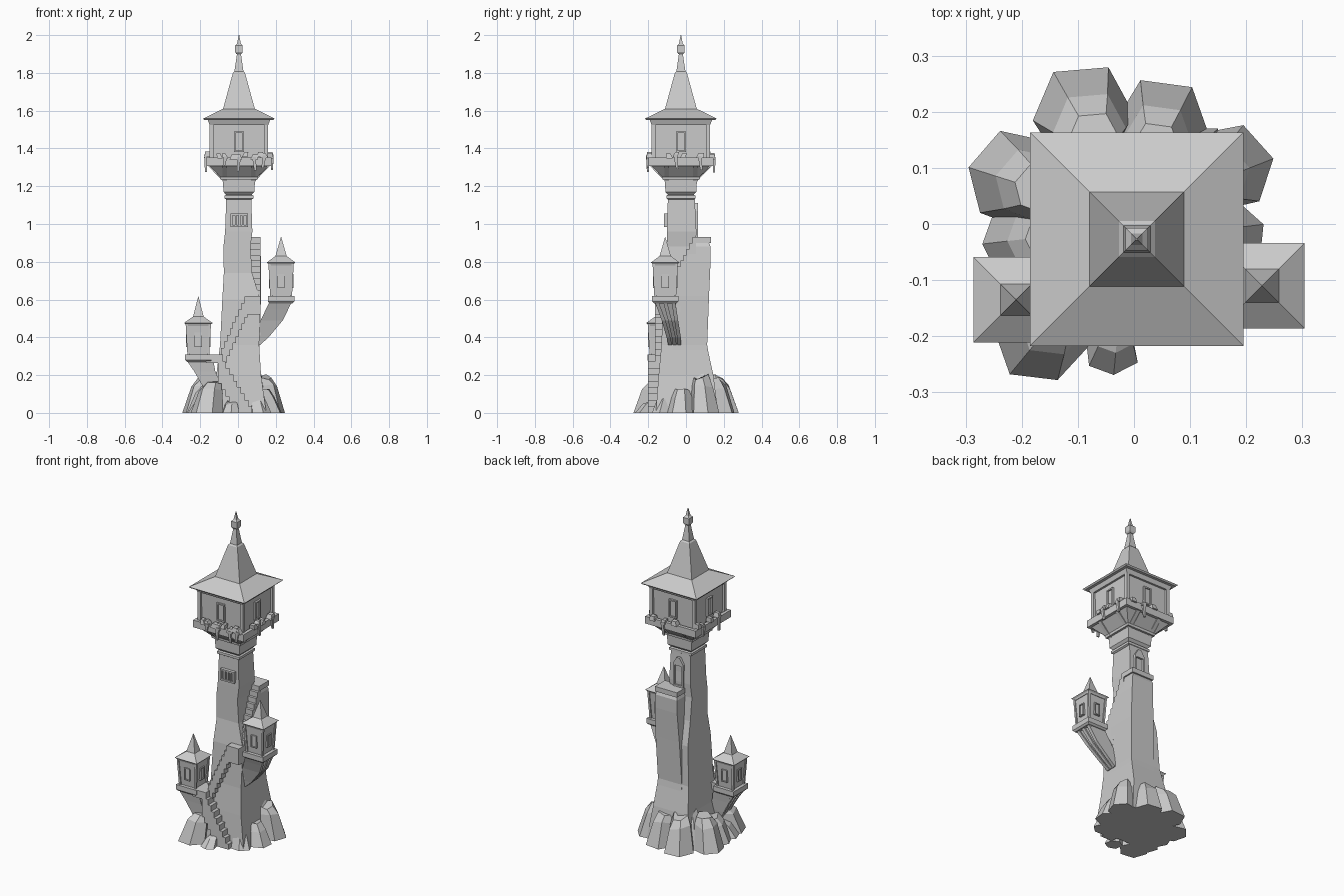
import bpy, bmesh, math, random

if "Cube" in bpy.data.objects:
    bpy.data.objects.remove(bpy.data.objects["Cube"])

random.seed(4)
CX, CY = 0.005, -0.027   # axis of the main tower


def make(name, stacks):
    """One flat-shaded object from stacks of rings (each stack is a closed loft)."""
    bm = bmesh.new()
    for rings in stacks:
        vs = [[bm.verts.new(p) for p in r] for r in rings]
        n = len(vs[0])
        bm.faces.new(vs[0][::-1])
        bm.faces.new(vs[-1])
        for a, b in zip(vs, vs[1:]):
            for i in range(n):
                j = (i + 1) % n
                bm.faces.new((a[i], a[j], b[j], b[i]))
    bmesh.ops.recalc_face_normals(bm, faces=bm.faces)
    me = bpy.data.meshes.new(name)
    bm.to_mesh(me)
    bm.free()
    ob = bpy.data.objects.new(name, me)
    bpy.context.collection.objects.link(ob)
    return ob


def rect(z, x0, x1, y0, y1):
    return [(x0, y0, z), (x1, y0, z), (x1, y1, z), (x0, y1, z)]


def box(x0, x1, y0, y1, z0, z1):
    return [rect(z0, x0, x1, y0, y1), rect(z1, x0, x1, y0, y1)]


def tier(cx, cy, prof):
    """Square stack from (z, half width) pairs."""
    return [rect(z, cx - h, cx + h, cy - h, cy + h) for z, h in prof]


def turned(rings, k, cx, cy):
    """Front-side rings in local coords, turned k quarter turns about an axis."""
    c, s = [(1, 0), (0, 1), (-1, 0), (0, -1)][k]
    return [[(cx + x * c - y * s, cy + x * s + y * c, z) for x, y, z in r] for r in rings]


def frame(u, w, z0, z1, v, t=0.008, d=0.01):
    """Window or door frame with a thin pane, on the local front at depth v."""
    return [box(u - w, u - w + t, -v - d, -v + d, z0, z1),
            box(u + w - t, u + w, -v - d, -v + d, z0, z1),
            box(u - w + t, u + w - t, -v - d, -v + d, z0, z0 + t),
            box(u - w + t, u + w - t, -v - d, -v + d, z1 - t, z1),
            box(u - w + t, u + w - t, -v - 0.002, -v + d, z0 + t, z1 - t)]


# Main shaft and the rough buttress under the upper landing
make("shaft", [[rect(*s) for s in [
    (0, -.15, .15, -.16, .17), (.2, -.115, .122, -.145, .145),
    (.36, -.095, .112, -.13, .11), (.6, -.083, .118, -.122, .1),
    (.74, -.075, .075, -.1, .065), (.88, -.077, .066, -.1, .052),
    (.96, -.068, .076, -.1, .055), (1.14, -.062, .07, -.096, .046)]]])
make("buttress", [[rect(*s) for s in [
    (.1, -.07, .12, -.08, .155), (.36, -.05, .113, -.07, .112),
    (.62, -.04, .122, -.06, .122), (.8, -.03, .122, .0, .13),
    (.88, -.03, .118, .03, .13), (.905, -.02, .11, .045, .12)]]])
make("upper_landing", [box(-.03, .12, .04, .132, .9, .93)])

# Stairs: front flight, second front flight, right side flight
st = []
for i in range(9):
    x, z = .075 - .02 * i, .034 * (i + 1)
    st.append(box(x - .022, x, -.2, -.1, max(0, z - .15), z))
st.append(box(-.17, -.08, -.2, -.1, .265, .31))
for i in range(9):
    x, z = -.09 + .0155 * i, .31 + .034 * (i + 1)
    st.append(box(x, x + .017, -.165, -.08, z - .11, z))
st.append(box(.04, .12, -.165, -.08, .52, .62))
for i in range(10):
    y, z = -.11 + .016 * i, .62 + .031 * (i + 1)
    st.append(box(.04, .12, y, y + .018, z - .24, z))
make("stairs", st)

# Collar, neck and flared balcony body
make("collar", [tier(CX, CY, [(1.13, .068), (1.135, .076), (1.15, .076), (1.155, .068),
                              (1.17, .082), (1.235, .085), (1.235, .098), (1.25, .1),
                              (1.312, .158)])])
make("brackets", [turned([[(u - .012, -.085, z0), (u + .012, -.085, z0),
                           (u + .012, -.083, z0 - .01), (u - .012, -.083, z0 - .01)],
                          [(u - .012, -.168, 1.312), (u + .012, -.168, 1.312),
                           (u + .012, -.13, 1.312), (u - .012, -.13, 1.312)]], k, CX, CY)
                  for k in range(4) for u in (-.075, .075) for z0 in (1.235,)])
make("balcony_floor", [tier(CX, CY, [(1.308, .172), (1.32, .172)])])
make("balcony_rail", [turned(box(-.172, .172 - .02, -.172, -.152, 1.318, 1.352), k, CX, CY)
                      for k in range(4)])

# Top chamber with posts, beams and windows
make("chamber", [tier(CX, CY, [(1.31, .138), (1.54, .143)])])
make("chamber_posts", [turned(box(-.155, -.135, -.155, -.135, 1.31, 1.54), k, CX, CY)
                       for k in range(4)])
make("chamber_windows", [turned(b, k, CX, CY) for k in range(4)
                         for b in frame(0, .026, 1.38, 1.49, .143)])

# Main roof, spire and finial
make("main_roof", [tier(CX, CY, [(1.525, .155), (1.55, .165), (1.55, .182), (1.558, .19),
                                 (1.61, .084), (1.8, .032), (1.808, .024), (1.91, .009)])])
make("finial", [tier(CX, CY, [(1.9, .014), (1.91, .02), (1.945, .02), (1.955, .01), (2.0, .0015)])])

# Creeper leaves and trailing stems on the balcony
lv = []
for k, us in enumerate([(-.1, -.07, -.03, .0, .03, .08, .11, .135), (-.06, -.03, 0.01, .1),
                        (-.12, -.05, .03), (-.14, -.1, -.02, .05)]):
    for i, u in enumerate(us):
        w, s = random.uniform(.012, .022), random.uniform(-.012, .012)
        z = 1.35 + random.uniform(0, .02)
        lv.append(turned([rect(z - .012, u - w, u + w, -.183, -.145),
                          rect(z + .015, u - w * .7 + s, u + w * .7 + s, -.178, -.15)], k, CX, CY))
        if i % 2:
            lo = random.uniform(1.27, 1.31)
            lv.append(turned([rect(lo, u - .006 + s, u + .006 + s, -.18, -.17),
                              rect(z, u - .01, u + .01, -.184, -.168)], k, CX, CY))
make("creepers", lv)

# Barred window on the front, door on the back
bars = frame(0, .047, .985, 1.055, .078, .01, .012)
bars += [box(u - .005, u + .005, -.088, -.07, .99, 1.05) for u in (-.019, 0, .019)]
make("barred_window", [turned(b, 0, CX + .002, CY) for b in bars])
door = frame(-.005, .034, .93, 1.07, .077, .01, .014)
door.append([rect(1.07, -.039, .029, -.091, -.06), rect(1.11, -.015, .005, -.091, -.06)])
make("back_door", [turned(b, 2, CX, CY) for b in door])


# Side turrets on corbelled supports
def turret(name, cx, cy, zb, ze, zk, kink, tip):
    make(name + "_body", [tier(cx, cy, [(zb - .04, .06), (zb - .03, .07), (zb, .07), (zb, .05),
                                        (ze - .005, .061)])])
    make(name + "_posts", [turned([rect(zb, -.058, -.046, -.058, -.046),
                                   rect(ze, -.067, -.055, -.067, -.055)], k, cx, cy)
                           for k in range(4)])
    make(name + "_roof", [tier(cx, cy, [(ze - .01, .064), (ze, .068), (ze + .006, .076),
                                        (zk, kink), (tip, .001)])])
    make(name + "_windows", [turned(b, k, cx, cy) for k in range(4)
                             for b in frame(0, .019, zb + .04, zb + .115, .057, .006, .008)])


turret("left_turret", -.21, -.135, .31, .47, .51, .028, .615)
turret("right_turret", .228, -.11, .62, .79, .83, .03, .93)


def support(name, secs, yw):
    """Solid corbel plus three raised ribs following its outer edge."""
    parts = [[rect(z, min(a, b), max(a, b), yc - w, yc + w) for z, a, b, yc, w in secs]]
    for f in (-.8, 0, .8):
        ring = []
        for z, a, b, yc, w in secs:
            o = b + math.copysign(.012, b - a)
            ring.append(rect(z, min(a, o), max(a, o), yc + f * w - yw, yc + f * w + yw))
        parts.append(ring)
    make(name, parts)


support("left_support", [(.1, -.08, -.155, -.135, .03), (.15, -.09, -.18, -.135, .04),
                         (.22, -.12, -.22, -.135, .05), (.275, -.13, -.258, -.135, .058)], .01)
support("right_support", [(.36, .05, .105, -.06, .03), (.4, .08, .15, -.065, .035),
                          (.49, .12, .225, -.085, .042), (.585, .165, .272, -.11, .055)], .01)

# Ring of faceted boulders round the foot
rocks = []
for bx, by, r, h in [(-.09, .19, .098, .19), (.05, .17, .092, .18), (.17, .1, .09, .19),
                     (.165, -.03, .078, .12), (-.215, .08, .092, .18), (-.195, -.03, .085, .15),
                     (-.165, -.2, .085, .16), (-.04, -.225, .05, .06), (.115, -.13, .06, .1),
                     (-.2, -.12, .07, .09), (-.1, .1, .08, .2), (.1, .1, .08, .21)]:
    a0, n = random.uniform(0, 1), 6
    tilt = [random.uniform(.88, 1.06) for _ in range(n)]
    ring = []
    for z, s, pull in ((0, 1, 1), (h * .75, .72, .88), (h, .5, .8)):
        ring.append([(bx * pull + r * s * tilt[i] * math.cos(a0 + i * math.tau / n),
                      by * pull + r * s * tilt[i] * math.sin(a0 + i * math.tau / n),
                      z + (random.uniform(-.02, .02) * h * 4 if z else 0)) for i in range(n)])
    rocks.append(ring)
make("boulders", rocks)
